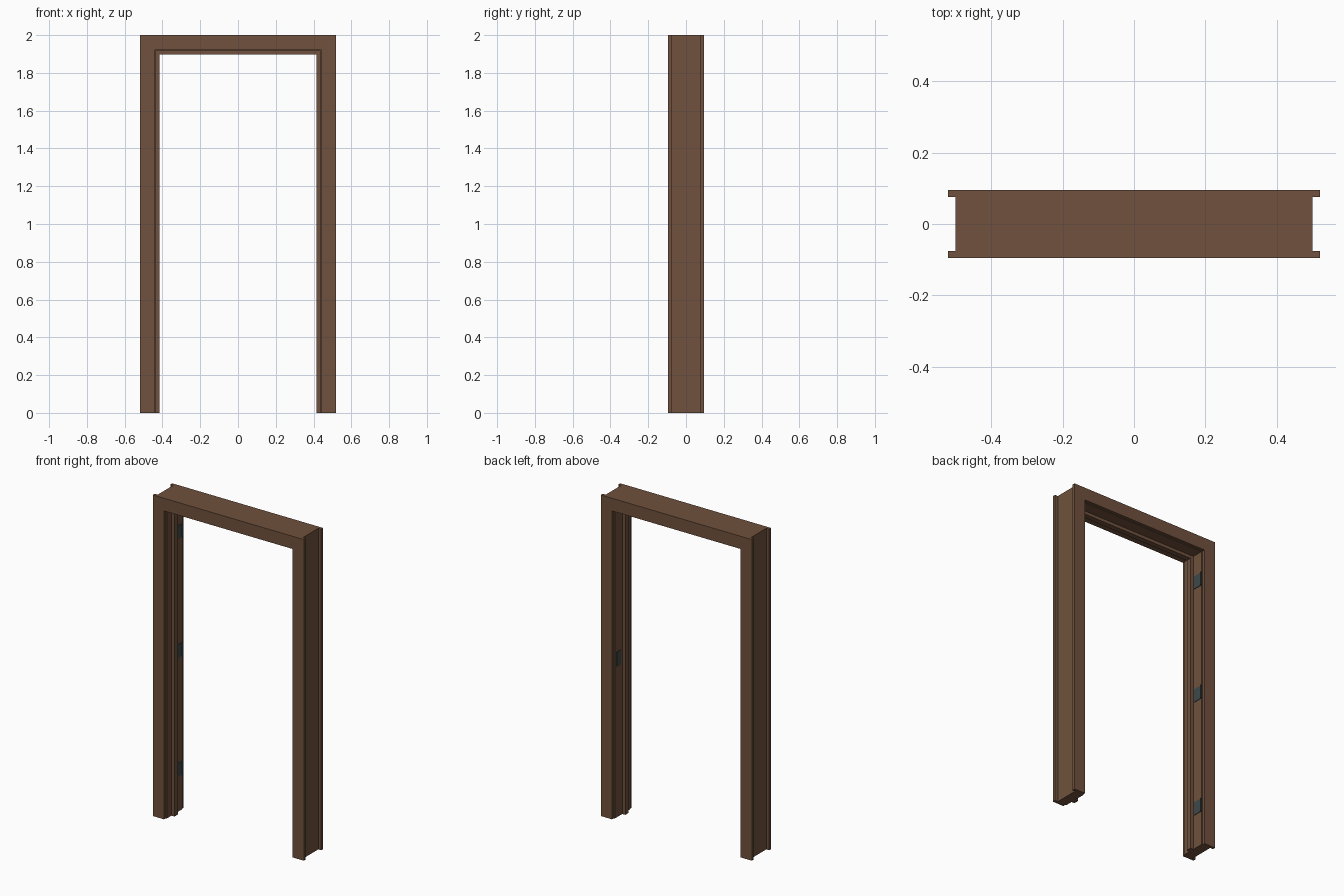
import bpy, bmesh, math
from mathutils import Vector

if "Cube" in bpy.data.objects:
    bpy.data.objects.remove(bpy.data.objects["Cube"])


def material(name, color):
    m = bpy.data.materials.new(name)
    m.diffuse_color = (*color, 1)
    m.use_nodes = True
    m.node_tree.nodes["Principled BSDF"].inputs["Base Color"].default_value = m.diffuse_color
    return m


wood = material("brown_wood", (0.160, 0.083, 0.047))
metal = material("dark_metal", (0.048, 0.066, 0.068))


def prism(name, outline, y0, y1, mat):
    """Extrude an (x, z) outline from y0 to y1."""
    bm = bmesh.new()
    face = bm.faces.new([bm.verts.new((x, y0, z)) for x, z in outline])
    ext = bmesh.ops.extrude_face_region(bm, geom=[face])
    verts = [g for g in ext["geom"] if isinstance(g, bmesh.types.BMVert)]
    bmesh.ops.translate(bm, vec=Vector((0, y1 - y0, 0)), verts=verts)
    bmesh.ops.recalc_face_normals(bm, faces=bm.faces)
    me = bpy.data.meshes.new(name)
    bm.to_mesh(me)
    bm.free()
    me.materials.append(mat)
    ob = bpy.data.objects.new(name, me)
    bpy.context.collection.objects.link(ob)
    return ob


def box(name, x0, x1, y0, y1, z0, z1, mat):
    return prism(name, [(x0, z0), (x1, z0), (x1, z1), (x0, z1)], y0, y1, mat)


H = 2.0
CO, CI, CZ = 0.52, 0.443, 1.921      # casing outer / inner half width, head underside
JO, JI, JZ = 0.50, 0.437, 1.917      # jamb outer / inner half width, head underside
SI, SZ = 0.416, 1.897                # door stop inner half width, head underside
JY, CY = 0.076, 0.095                # jamb and casing half depths
SY0, SY1 = -0.030, 0.003             # door stop depth range

# Mitred casing on both faces
for side, y0, y1 in (("front", -CY, -JY), ("back", JY, CY)):
    for label, s in (("left", -1), ("right", 1)):
        prism(f"{side}_casing_{label}",
              [(s * CI, 0), (s * CO, 0), (s * CO, H), (s * CI, CZ)], y0, y1, wood)
    prism(f"{side}_casing_head",
          [(-CI, CZ), (CI, CZ), (CO, H), (-CO, H)], y0, y1, wood)

# Jambs and door stops
for label, s in (("left", -1), ("right", 1)):
    box(f"jamb_{label}", s * JI, s * JO, -JY, JY, 0, JZ, wood)
    box(f"stop_{label}", s * SI, s * JI, SY0, SY1, 0, SZ, wood)
box("jamb_head", -JO, JO, -JY, JY, JZ, H, wood)
box("stop_head", -JI, JI, SY0, SY1, SZ, JZ, wood)

# Hinges on the left jamb: leaf plate and knuckle
for i, z in enumerate((0.26, 1.0, 1.74), 1):
    box(f"hinge_leaf_{i}", -JI - 0.001, -JI + 0.003, 0.012, 0.074,
        z - 0.042, z + 0.042, metal)
    bpy.ops.mesh.primitive_cylinder_add(vertices=12, radius=0.005, depth=0.084,
                                        location=(-JI + 0.004, 0.074, z))
    knuckle = bpy.context.object
    knuckle.name = f"hinge_knuckle_{i}"
    knuckle.data.materials.append(metal)
    bpy.ops.object.shade_smooth_by_angle(angle=math.radians(40))

# Strike plate on the right jamb
box("strike_plate", JI - 0.003, JI + 0.001, 0.018, 0.058, 0.94, 1.03, metal)
